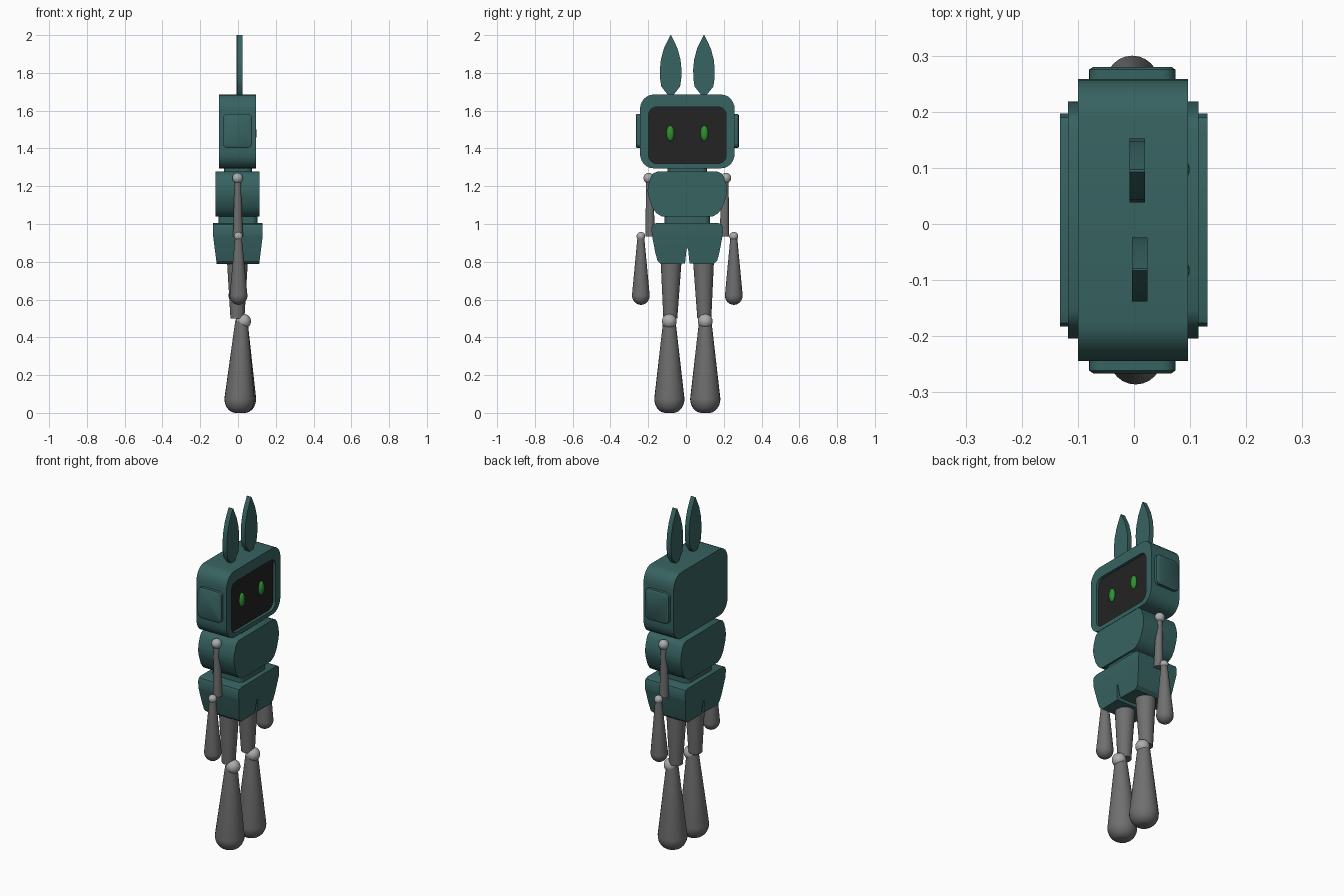
import bpy, bmesh
from math import sin, cos, pi
from mathutils import Vector

cube = bpy.data.objects.get("Cube")
if cube:
    bpy.data.objects.remove(cube)

CY = 0.007  # sideways centre line of the body


def material(name, r, g, b):
    m = bpy.data.materials.new(name)
    m.use_nodes = True
    m.diffuse_color = (r, g, b, 1)
    m.node_tree.nodes["Principled BSDF"].inputs["Base Color"].default_value = (r, g, b, 1)
    return m


TEAL = material("teal", 0.038, 0.125, 0.12)
SCREEN = material("screen black", 0.017, 0.017, 0.017)
GREEN = material("eye green", 0.027, 0.28, 0.03)
GREY = material("limb grey", 0.16, 0.16, 0.16)
PALE = material("joint pale grey", 0.4, 0.42, 0.41)


def finish(bm, name, mats, angle=0.6):
    bmesh.ops.recalc_face_normals(bm, faces=bm.faces)
    mesh = bpy.data.meshes.new(name)
    bm.to_mesh(mesh)
    bm.free()
    obj = bpy.data.objects.new(name, mesh)
    bpy.context.collection.objects.link(obj)
    for m in mats:
        mesh.materials.append(m)
    bpy.ops.object.select_all(action='DESELECT')
    obj.select_set(True)
    bpy.context.view_layer.objects.active = obj
    bpy.ops.object.shade_smooth_by_angle(angle=angle)
    return obj


def loft(rings):
    """Skin a series of equal-length rings and cap both ends; the end cap is the last face."""
    bm = bmesh.new()
    rows = [[bm.verts.new(p) for p in ring] for ring in rings]
    for a, b in zip(rows, rows[1:]):
        for i in range(len(a)):
            j = (i + 1) % len(a)
            bm.faces.new((a[i], a[j], b[j], b[i]))
    bm.faces.new(rows[0])
    bm.faces.new(rows[-1])
    bm.faces.ensure_lookup_table()
    return bm


def rounded(half_u, half_v, ru, rv, steps=6):
    """Rounded rectangle as (u, v) points."""
    pts = []
    for k, (su, sv) in enumerate(((1, 1), (-1, 1), (-1, -1), (1, -1))):
        for s in range(steps + 1):
            t = (k + s / steps) * pi / 2
            pts.append((su * (half_u - ru) + ru * cos(t), sv * (half_v - rv) + rv * sin(t)))
    return pts


def mirrored(half):
    """Full (y, z) outline from its +y half."""
    return half + [(-y, z) for y, z in reversed(half)]


def slab(outline, x, y=CY, z=0):
    return [(x, y + u, z + v) for u, v in outline]


def limb(name, top, bottom, r_top, r_bottom, round_height=0, flat=0.0, mat=GREY):
    """Tapered round limb, optionally with a domed lower end."""
    top, bottom = Vector(top), Vector(bottom)
    stations = [(top, r_top)]
    if round_height:
        for s in range(9):
            t = s / 8 * pi / 2 * 0.97
            r = r_bottom * (flat + (1 - flat) * cos(t))
            stations.append((bottom + Vector((0, 0, round_height * (1 - sin(t)))), r))
    else:
        stations.append((bottom, r_bottom))
    n = 24
    rings = [[(c.x + r * cos(2 * pi * i / n), c.y + r * sin(2 * pi * i / n), c.z)
              for i in range(n)] for c, r in stations]
    return finish(loft(rings), name, [mat])


def ball(name, centre, size, mat):
    bm = bmesh.new()
    bmesh.ops.create_uvsphere(bm, u_segments=24, v_segments=14, radius=1)
    bmesh.ops.scale(bm, vec=size, verts=bm.verts)
    bmesh.ops.translate(bm, vec=centre, verts=bm.verts)
    return finish(bm, name, [mat])


# Head with a recessed screen on its face side
shell = rounded(0.251, 0.195, 0.07, 0.08)
window = rounded(0.206, 0.15, 0.045, 0.045)
bm = loft([slab(shell, -0.1, z=1.49), slab(shell, 0.096, z=1.49),
           slab(window, 0.096, z=1.47), slab(window, 0.08, z=1.47)])
bm.faces[-1].material_index = 1
finish(bm, "head", [TEAL, SCREEN])

# Neck and waist
for name, half_y, half_x, z0, z1 in (("neck", 0.105, 0.075, 1.26, 1.31),
                                     ("waist", 0.12, 0.102, 0.98, 1.06)):
    outline = rounded(half_x, half_y, 0.03, 0.03)
    finish(loft([[(u, CY + v, z) for u, v in outline] for z in (z0, z1)]), name, [TEAL])

# Chest
chest = mirrored([(0.135, 1.04), (0.165, 1.058), (0.187, 1.09), (0.204, 1.14), (0.211, 1.175),
                  (0.206, 1.21), (0.193, 1.25), (0.182, 1.267), (0.16, 1.277)])
finish(loft([slab(chest, -0.118), slab(chest, 0.115)]), "chest", [TEAL])

# Pelvis: notched between the legs, tapering below the hip line
pelvis = mirrored([(0.004, 0.87), (0.012, 0.79), (0.138, 0.787), (0.158, 0.805), (0.17, 0.85),
                   (0.187, 0.94), (0.19, 0.98), (0.183, 0.998), (0.165, 1.004)])
bm = loft([slab(pelvis, -0.132), slab(pelvis, 0.131)])
HIP = 0.94
bmesh.ops.bisect_plane(bm, geom=bm.verts[:] + bm.edges[:] + bm.faces[:],
                       plane_co=(0, 0, HIP), plane_no=(0, 0, 1))
for v in bm.verts:
    v.co.x *= 1 - max(0, HIP - v.co.z) * 0.95
finish(bm, "pelvis", [TEAL], 0.5)

for side, label in ((1, "left"), (-1, "right")):
    def at(x, y, z):
        return (x, CY + side * y, z)

    # Side pad on the head, with a softened outer edge
    pad = rounded(0.077, 0.09, 0.025, 0.025)
    lip = rounded(0.07, 0.083, 0.022, 0.022)
    finish(loft([[at(u - 0.003, d, 1.493 + v) for u, v in o]
                 for o, d in ((pad, 0.24), (pad, 0.268), (lip, 0.273))]), label + "_side_pad", [TEAL])

    # Pointed ear
    ear = mirrored([(0.008, 1.675), (0.05, 1.728), (0.056, 1.77), (0.057, 1.82), (0.052, 1.87),
                    (0.036, 1.93), (0.002, 2.0)])
    ear_x = 0.008 - side * 0.002
    finish(loft([slab(ear, ear_x - 0.014, CY + side * 0.088),
                 slab(ear, ear_x + 0.014, CY + side * 0.088)]), label + "_ear", [TEAL])

    # Eye
    ball(label + "_eye", at(0.083, 0.09, 1.48), (0.016, 0.021, 0.041), GREEN)

    # Arm
    ball(label + "_shoulder", at(-0.002, 0.204, 1.243), (0.028,) * 3, PALE)
    limb(label + "_upper_arm", at(-0.002, 0.201, 1.24), at(0, 0.196, 0.935), 0.017, 0.026)
    ball(label + "_elbow", at(0.002, 0.246, 0.935), (0.023,) * 3, PALE)
    limb(label + "_forearm", at(0.002, 0.246, 0.93), at(-side * 0.003, 0.246, 0.572),
         0.018, 0.047, 0.05)

    # Leg
    limb(label + "_thigh", at(-0.003, 0.085, 0.85), at(-0.003, 0.09, 0.5), 0.058, 0.037)
    ball(label + "_knee", at(0.028 - side * 0.002, 0.095, 0.485), (0.039,) * 3, PALE)
    limb(label + "_lower_leg", at(0.018, 0.095, 0.485), at(0.012 + side * 0.004, 0.095, 0),
         0.033, 0.08, 0.075, 0.25)
